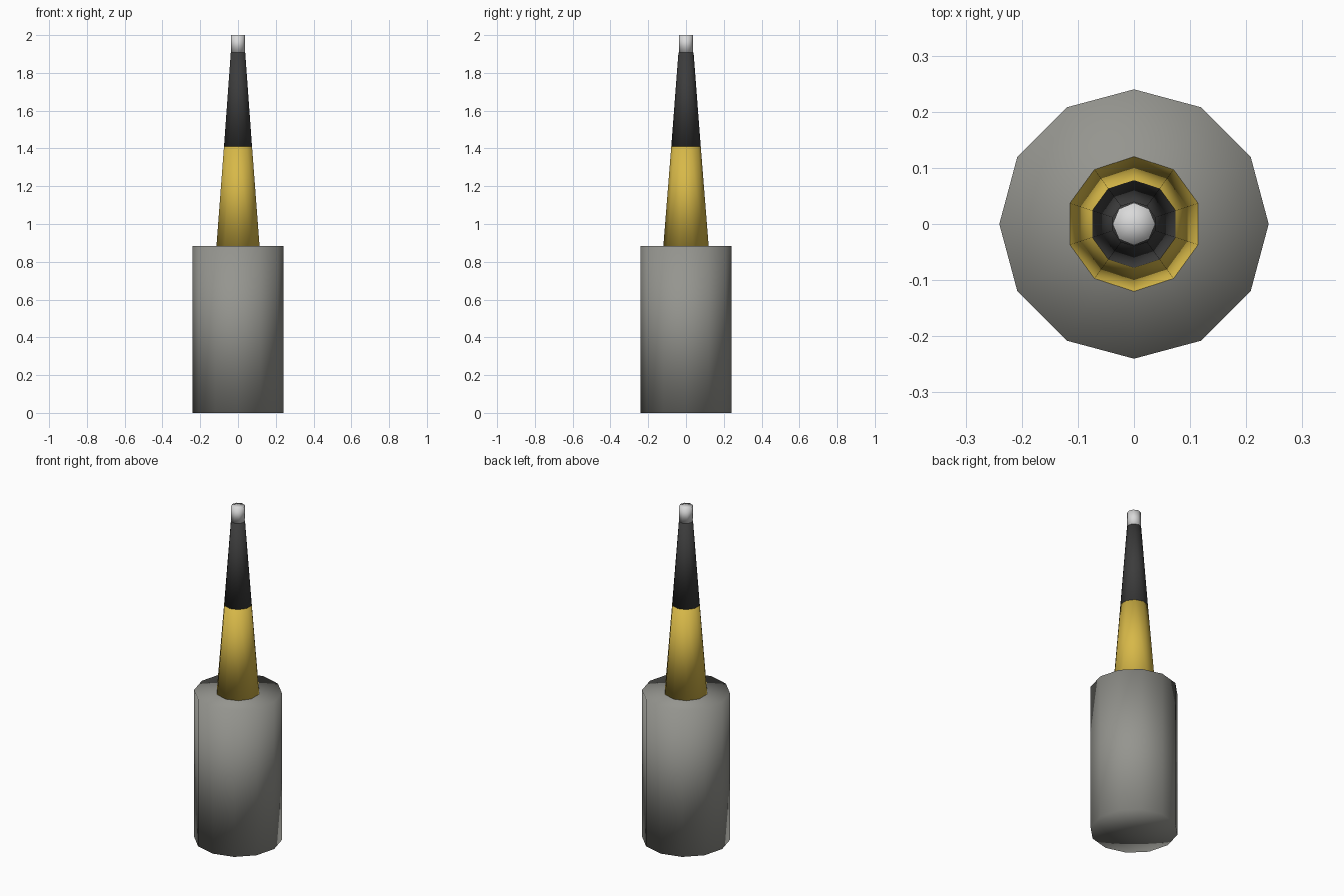
import bpy
import bmesh

if "Cube" in bpy.data.objects:
    bpy.data.objects.remove(bpy.data.objects["Cube"])


def make_material(name, color):
    mat = bpy.data.materials.new(name)
    mat.diffuse_color = (*color, 1.0)
    mat.use_nodes = True
    mat.node_tree.nodes["Principled BSDF"].inputs["Base Color"].default_value = mat.diffuse_color
    return mat


def tapered_part(name, sides, r_bottom, r_top, z_bottom, z_top, mat):
    """Closed, smooth-shaded tapered cylinder between two heights."""
    bm = bmesh.new()
    bmesh.ops.create_cone(bm, cap_ends=True, cap_tris=True, segments=sides,
                          radius1=r_bottom, radius2=r_top,
                          depth=z_top - z_bottom)
    bmesh.ops.translate(bm, verts=bm.verts, vec=(0, 0, (z_bottom + z_top) / 2))
    for face in bm.faces:
        face.smooth = True
    mesh = bpy.data.meshes.new(name)
    bm.to_mesh(mesh)
    bm.free()
    mesh.materials.append(mat)
    obj = bpy.data.objects.new(name, mesh)
    bpy.context.collection.objects.link(obj)
    return obj


grey = make_material("warm_grey", (0.30, 0.30, 0.275))
yellow = make_material("mustard_yellow", (0.68, 0.48, 0.065))
black = make_material("charcoal", (0.045, 0.045, 0.045))
silver = make_material("light_silver", (0.70, 0.70, 0.70))

# Heavy base, tapered two-colour shaft and small end cap
tapered_part("base_cylinder", 12, 0.24, 0.24, 0.0, 0.883, grey)
tapered_part("lower_shaft", 10, 0.12, 0.078, 0.883, 1.411, yellow)
tapered_part("upper_shaft", 10, 0.078, 0.04, 1.411, 1.909, black)
tapered_part("tip", 8, 0.038, 0.038, 1.909, 2.0, silver)
